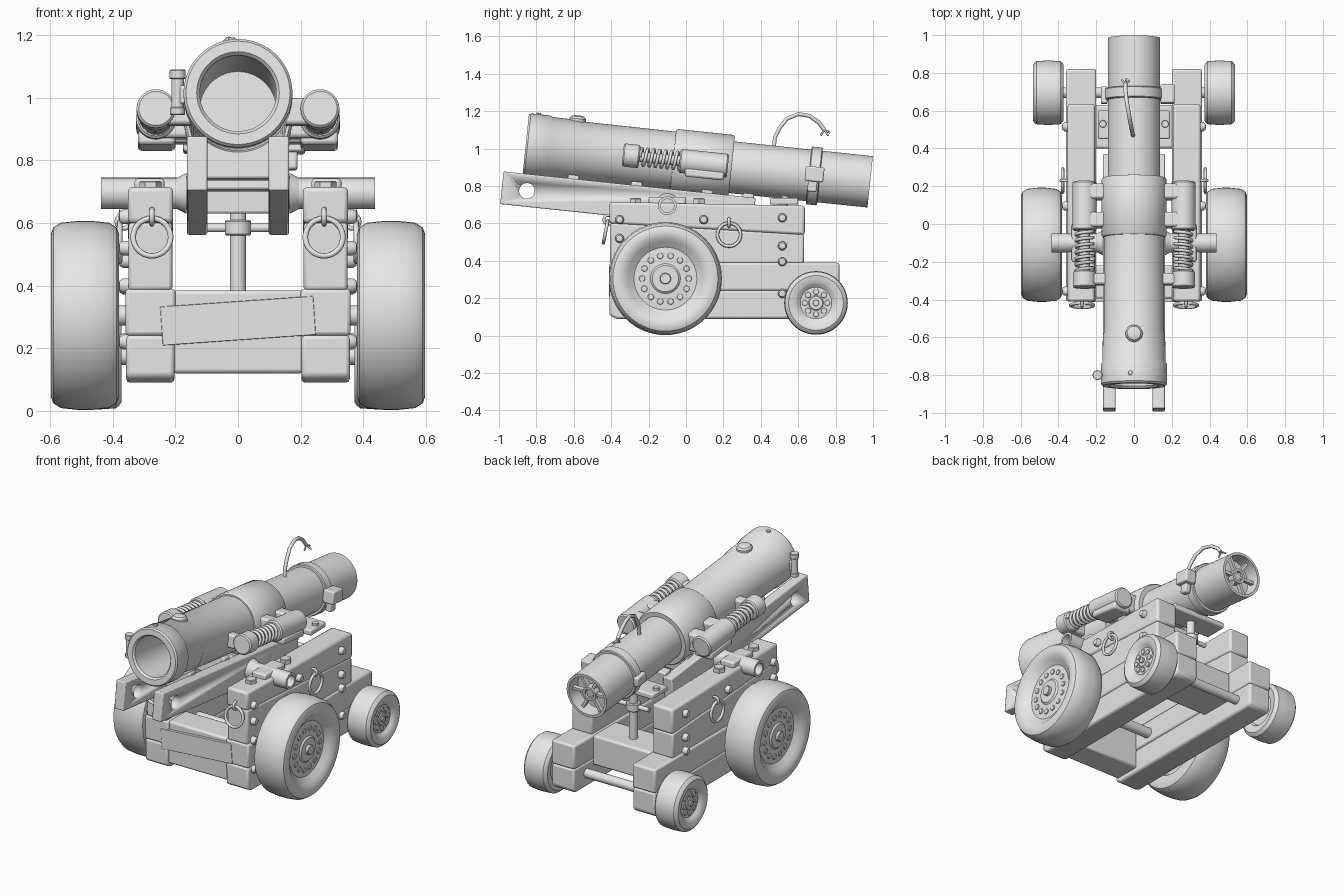
import bpy, bmesh, math
from mathutils import Matrix, Vector

if "Cube" in bpy.data.objects:
    bpy.data.objects.remove(bpy.data.objects["Cube"])

GREY = (0.8, 0.8, 0.8, 1)
mat = bpy.data.materials.new("plain grey")
mat.use_nodes = True
mat.diffuse_color = GREY
mat.node_tree.nodes["Principled BSDF"].inputs["Base Color"].default_value = GREY

I = Matrix()
TO_X = Matrix.Rotation(-math.pi / 2, 4, 'Z')
TO_Z = Matrix.Rotation(math.pi / 2, 4, 'X')
FLIP = Matrix.Diagonal((-1, 1, 1, 1))
# Frame of the tilted barrel: local y runs along the bore
GUN = Matrix.Translation((0, 0, 0.926)) @ Matrix.Rotation(math.radians(-6), 4, 'X')


def at(x, y, z):
    return Matrix.Translation((x, y, z))


def finish(bm, name, m=I, bevel=0.0, pair=False):
    """Turn a bmesh into one object, or a mirrored left/right pair."""
    bmesh.ops.remove_doubles(bm, verts=bm.verts, dist=1e-5)
    bm.transform(m)
    bmesh.ops.recalc_face_normals(bm, faces=bm.faces)
    made = []
    for prefix in (("left_", "right_") if pair else ("",)):
        if prefix == "right_":
            bm.transform(FLIP)
            bmesh.ops.reverse_faces(bm, faces=bm.faces)
        me = bpy.data.meshes.new(prefix + name)
        bm.to_mesh(me)
        me.materials.append(mat)
        me.shade_smooth()
        me.set_sharp_from_angle(angle=math.radians(35))
        ob = bpy.data.objects.new(prefix + name, me)
        bpy.context.collection.objects.link(ob)
        if bevel:
            mod = ob.modifiers.new("soft_edges", 'BEVEL')
            mod.width, mod.segments = bevel, 2
            mod.limit_method = 'ANGLE'
        made.append(ob)
    bm.free()
    return made


def prism(name, yz, x0, x1, m=I, bevel=0.008, pair=False):
    """Side outline extruded across x."""
    bm = bmesh.new()
    face = bm.faces.new([bm.verts.new((x0, y, z)) for y, z in yz])
    ext = bmesh.ops.extrude_face_region(bm, geom=[face])
    new = [v for v in ext["geom"] if isinstance(v, bmesh.types.BMVert)]
    bmesh.ops.translate(bm, verts=new, vec=(x1 - x0, 0, 0))
    return finish(bm, name, m, bevel, pair)


def box(name, x0, x1, y0, y1, z0, z1, m=I, bevel=0.008, pair=False):
    return prism(name, [(y0, z0), (y1, z0), (y1, z1), (y0, z1)], x0, x1, m, bevel, pair)


def lathe(name, profile, m=I, steps=40, pair=False, closed=False):
    """(radius, along) outline spun round local y."""
    bm = bmesh.new()
    vs = [bm.verts.new((r, t, 0)) for r, t in profile]
    es = [bm.edges.new(e) for e in zip(vs, vs[1:])]
    if closed:
        es.append(bm.edges.new((vs[-1], vs[0])))
    bmesh.ops.spin(bm, geom=vs + es, cent=(0, 0, 0), axis=(0, 1, 0),
                   angle=2 * math.pi, steps=steps, use_merge=True)
    return finish(bm, name, m, pair=pair)


def rod(name, r, t0, t1, m=I, steps=24, pair=False):
    c = r * 0.12
    return lathe(name, [(0, t0), (r - c, t0), (r, t0 + c), (r, t1 - c), (r - c, t1), (0, t1)], m, steps, pair)


def tube(name, pts, r, cyclic=False):
    cu = bpy.data.curves.new(name, 'CURVE')
    cu.dimensions = '3D'
    cu.bevel_depth, cu.bevel_resolution, cu.use_fill_caps = r, 2, True
    sp = cu.splines.new('POLY')
    sp.points.add(len(pts) - 1)
    for p, co in zip(sp.points, pts):
        p.co = (*co, 1)
        p.radius = 1
    sp.use_cyclic_u = cyclic
    sp.use_smooth = True
    cu.materials.append(mat)
    bpy.context.collection.objects.link(bpy.data.objects.new(name, cu))


def circle(c, u, v, r, n=28):
    return [Vector(c) + r * (math.cos(a) * Vector(u) + math.sin(a) * Vector(v))
            for a in (2 * math.pi * i / n for i in range(n))]


# Barrel, sleeve and rear band
lathe("barrel", [(0, -.35), (.122, -.35), (.122, -.85), (.132, -.862), (.166, -.862), (.174, -.852),
                 (.174, -.745), (.167, -.735), (.165, -.59), (.16, -.58), (.158, -.03), (.139, -.03),
                 (.138, .99), (.122, .99), (.122, .9), (0, .9)], GUN, 56)
lathe("barrel_sleeve", [(.12, -.07), (.166, -.07), (.173, -.06), (.173, .235), (.166, .245), (.12, .245)],
      GUN, 56, closed=True)
lathe("rear_band", [(.12, .66), (.15, .66), (.155, .665), (.155, .715), (.15, .72), (.12, .72)],
      GUN, 48, closed=True)
for k in range(3):
    box("breech_spoke", -.122, .122, .93, .955, -.009, .009,
        GUN @ Matrix.Rotation(k * math.pi / 3, 4, 'Y'), 0)
lathe("breech_hub", [(.03, .92), (.045, .92), (.045, .965), (.03, .965)], GUN, closed=True)
box("left_band_clamp", .14, .215, .64, .74, -.03, .05, GUN)
box("left_band_latch", .15, .19, .66, .71, -.085, .0, GUN)
box("right_band_clamp", -.175, -.14, .64, .73, -.03, .03, GUN)

# Sight dome, muzzle stud and side vial
lathe("sight_dome", [(0, .145), (.045, .145), (.045, .172), (.036, .184), (.016, .19), (0, .19)],
      GUN @ at(0, -.6, 0) @ TO_Z)
rod("muzzle_stud", .012, .16, .182, GUN @ at(-.02, -.81, 0) @ TO_Z, 12)
VIAL = at(-.193, -.8, .95) @ TO_Z
rod("side_vial", .02, 0, .14, VIAL)
rod("vial_cap", .026, .11, .14, VIAL)
rod("vial_base", .024, -.005, .02, VIAL)
box("vial_bracket", -.19, -.15, -.82, -.78, .98, 1.04)

# Cradle rails with an eye hole at the front, and saddles between them
rails = box("cradle_rail", .098, .163, -.965, .39, -.325, -.15, GUN, .006, True)
cutter = rod("eye_hole_cutter", .042, -.4, .4, GUN @ at(0, -.83, -.24) @ TO_X)[0]
cutter.hide_render = True
cutter.hide_set(True)
for ob in rails:
    mod = ob.modifiers.new("eye_hole", 'BOOLEAN')
    mod.object, mod.solver = cutter, 'EXACT'
for y in (-.62, -.28, .1, .32):
    box("cradle_saddle", -.11, .11, y, y + .06, -.25, -.13, GUN)
box("pivot_block", -.11, .11, -.2, 0, .63, .71)

# Recoil springs beside the barrel
RX = .262
rod("recoil_cylinder", .064, -.035, .225, GUN @ at(RX, 0, .005), 32, True)
rod("recoil_front_cap", .062, -.34, -.25, GUN @ at(RX, 0, .005), 32, True)
rod("recoil_piston", .028, -.26, -.02, GUN @ at(RX, 0, .005), 20, True)
box("front_cap_arm", .13, RX, -.325, -.265, -.045, .04, GUN, .012, True)
for y in (-.02, .13):
    box("cylinder_arm", .13, RX, y, y + .08, -.055, .06, GUN, .012, True)
box("cylinder_foot", .2, .32, .0, .21, -.075, -.03, GUN, .012, True)
for side, s in (("left", 1), ("right", -1)):
    coil = []
    for i in range(7 * 18 + 1):
        a = i / 18 * 2 * math.pi
        coil.append(GUN @ Vector((s * (RX + .045 * math.cos(a)), -.25 + .225 * i / 126, .005 + .045 * math.sin(a))))
    tube(side + "_recoil_spring", coil, .009)

# Fuse cord with a frayed end
arc = [(-.005, .47, 1.0), (-.007, .475, 1.06), (-.012, .5, 1.11), (-.02, .54, 1.16), (-.03, .6, 1.185),
       (-.04, .66, 1.175), (-.045, .71, 1.14), (-.045, .74, 1.1)]
tube("fuse_cord", arc, .011)
for dx, dy, dz in ((.02, .02, -.03), (-.02, .025, -.01), (0, -.02, -.03), (.005, .03, -.015)):
    tube("fuse_strand", [arc[-1], Vector(arc[-1]) + Vector((dx, dy, dz))], .005)

# Stepped wooden cheeks built from stacked planks
prism("cheek_top_plank", [(-.41, .6), (.635, .538), (.635, .695), (-.41, .715)], .207, .352, bevel=.014, pair=True)
prism("cheek_middle_plank", [(-.405, .385), (.63, .385), (.63, .54), (-.405, .602)], .21, .35, bevel=.01, pair=True)
prism("cheek_lower_plank", [(-.41, .24), (.82, .24), (.82, .39), (-.41, .39)], .2, .36, bevel=.012, pair=True)
prism("cheek_base_plank", [(-.41, .11), (-.37, .09), (.8, .09), (.82, .11), (.82, .242), (-.41, .242)],
      .203, .357, bevel=.012, pair=True)

# Cross beams, nailed board and elevation post
box("front_cross_beam", -.21, .21, -.395, -.22, .12, .385, bevel=.012)
box("rear_cross_beam", -.21, .21, .4, .63, .2, .385, bevel=.012)
box("nailed_board", -.245, .245, -.413, -.394, -.062, .062,
    at(0, 0, .288) @ Matrix.Rotation(math.radians(-4), 4, 'Y'), .002)
rod("elevation_post", .026, .38, .72, at(0, .52, 0) @ TO_Z)
rod("post_collar", .042, .56, .61, at(0, .52, 0) @ TO_Z)
rod("post_handle", .014, -.11, .14, at(0, .52, .585) @ TO_X)
box("post_head", -.19, .19, .45, .6, .7, .735)
for y in (.53,):
    rod("post_head_bolt", .02, .73, .75, at(.165, y, 0) @ TO_Z, 12, True)

# Pivot tube and its caps on the cheeks
lathe("pivot_tube", [(.036, -.437), (.05, -.437), (.05, .437), (.036, .437)], at(0, -.1, .695) @ TO_X, 32, closed=True)
lathe("pivot_flare", [(.03, .165), (.065, .165), (.045, .205), (.03, .205)],
      at(0, -.1, .695) @ TO_X, 32, True, True)
box("pivot_cap", .235, .33, -.2, .0, .7, .742, bevel=.01, pair=True)
for y in (-.27, .07):
    rod("cheek_top_bolt", .035, .7, .735, at(.28, y, 0) @ TO_Z, 6, True)

# Axles
rod("front_axle", .032, -.45, .45, at(0, -.11, .305) @ TO_X)
rod("rear_axle", .028, -.45, .45, at(0, .695, .175) @ TO_X)


def wheel(name, y, z, R, x0, x1, rim, hole_ring, holes, hole_r):
    m = at(0, y, z) @ TO_X
    d = R * .15
    lathe(name + "_wheel", [(0, x0 + d), (rim * .9, x0 + d), (rim, x0 + .01), (R * .86, x0), (R * .93, x0 + .008),
                            (R * .98, x0 + d * .7), (R, x0 * .6 + x1 * .4), (R, x0 * .4 + x1 * .6),
                            (R * .98, x1 - d * .7), (R * .93, x1 - .008), (R * .86, x1), (rim * 1.12, x1 - .004),
                            (rim, x1 - d * .5), (rim * .84, x1 - d), (rim * .4, x1 - d * .9),
                            (rim * .35, x1 - d * .7), (0, x1 - d * .7)], m, 56, True)
    rod(name + "_hub", R * .1, x1 - d, x1 - d * .3, m, 16, True)
    for k in range(holes):
        a = 2 * math.pi * k / holes
        spot = at(0, y + hole_ring * math.cos(a), z + hole_ring * math.sin(a)) @ TO_X
        rod(name + "_rim_stud", hole_r, x1 - d - .01, x1 - d + .008, spot, 10, True)


wheel("front", -.11, .305, .302, .38, .598, .2, .125, 14, .017)
wheel("rear", .695, .175, .17, .372, .535, .1, .06, 8, .016)

# Round bolts on the cheeks
for y, z in ((.515, .63), (.515, .48), (.515, .395), (.515, .225), (-.355, .62), (-.355, .52),
             (.095, .62), (-.355, .4), (-.355, .22)):
    lathe("cheek_bolt", [(0, .34), (.024, .34), (.024, .367), (.017, .378), (0, .382)],
          at(0, y, z) @ TO_X, 14, True)

# Pull rings with eyes on the cheek sides and fronts
for side, s in (("left", 1), ("right", -1)):
    tube(side + "_side_ring", circle((s * .378, .23, .54), (0, 1, 0), (0, 0, 1), .062), .009, True)
    tube(side + "_side_eye", circle((s * .365, .23, .605), (1, 0, 0), (0, 0, 1), .022, 14), .008, True)
    tube(side + "_front_ring", circle((s * .275, -.43, .555), (1, 0, 0), (0, .2, 1), .06), .009, True)
    tube(side + "_front_eye", circle((s * .275, -.415, .62), (0, 1, 0), (0, 0, 1), .024, 14), .008, True)
